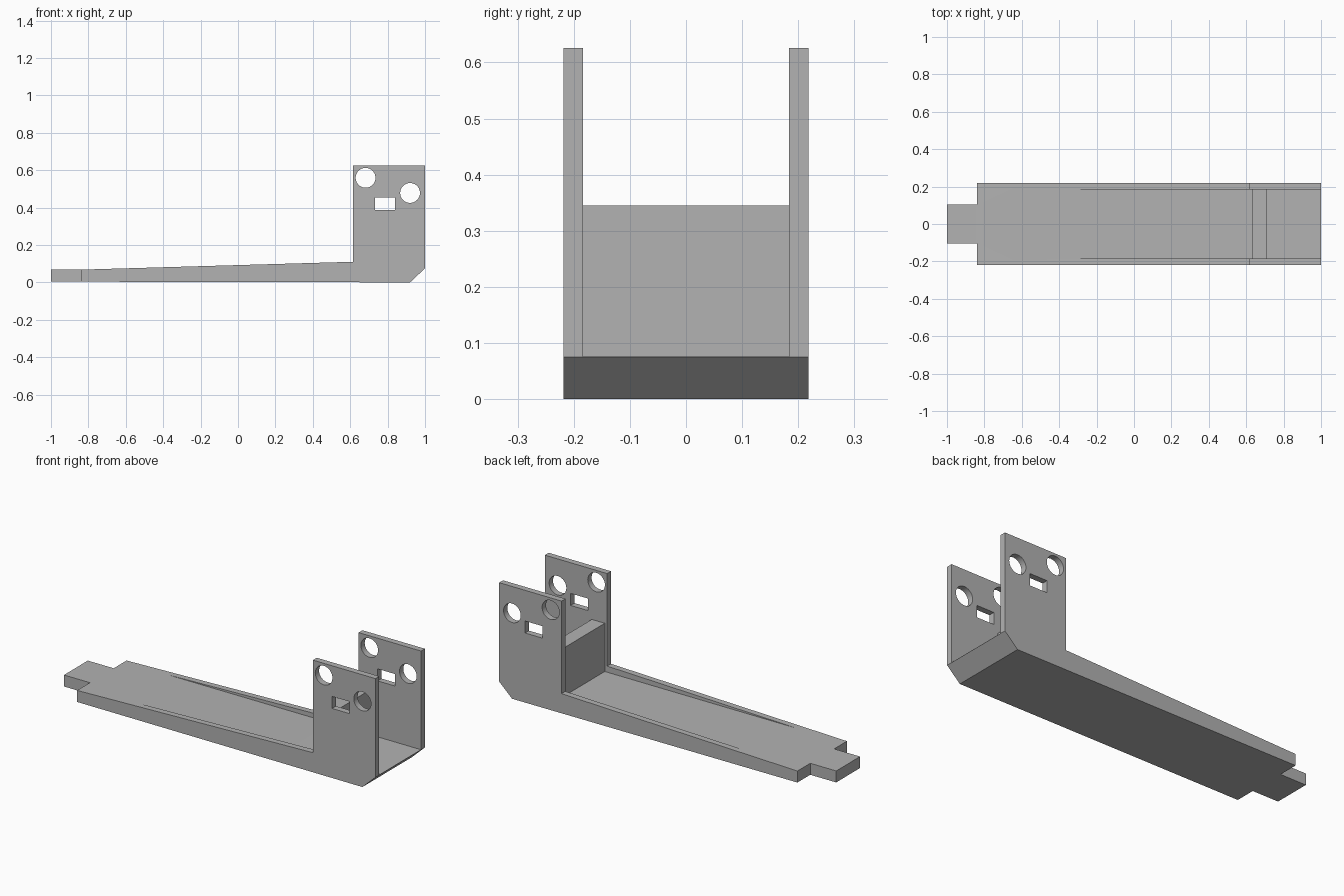
import bpy, bmesh, math
from mathutils import Vector

old = bpy.data.objects.get("Cube")
if old:
    bpy.data.objects.remove(old, do_unlink=True)

HALF_W = 0.218      # half of the overall width
INNER = 0.184       # half of the channel width
FLOOR = 0.076       # height of the channel floor

grey = bpy.data.materials.new("plain_grey")
grey.use_nodes = True
grey.diffuse_color = (0.448, 0.448, 0.448, 1)
grey.node_tree.nodes["Principled BSDF"].inputs["Base Color"].default_value = grey.diffuse_color


def extrude_profile(name, points, y0, y1):
    """Solid made from an (x, z) outline pulled along y."""
    bm = bmesh.new()
    face = bm.faces.new([bm.verts.new((x, y0, z)) for x, z in points])
    pulled = bmesh.ops.extrude_face_region(bm, geom=[face])["geom"]
    verts = [v for v in pulled if isinstance(v, bmesh.types.BMVert)]
    bmesh.ops.translate(bm, verts=verts, vec=Vector((0, y1 - y0, 0)))
    bmesh.ops.recalc_face_normals(bm, faces=bm.faces)
    mesh = bpy.data.meshes.new(name)
    bm.to_mesh(mesh)
    bm.free()
    mesh.materials.append(grey)
    obj = bpy.data.objects.new(name, mesh)
    bpy.context.collection.objects.link(obj)
    return obj


def rect(x0, x1, z0, z1):
    return [(x0, z0), (x1, z0), (x1, z1), (x0, z1)]


def circle(x, z, r, n=40):
    angles = [2 * math.pi * i / n for i in range(n)]
    return [(x + r * math.cos(a), z + r * math.sin(a)) for a in angles]


# Full side outline: tab, tapering arm, upright end with chamfered heel
bracket = extrude_profile("bracket_body", [
    (-1, 0.004), (0.92, 0), (1, 0.075), (1, 0.626), (0.615, 0.626),
    (0.615, 0.11), (-0.84, 0.068), (-1, 0.068)], -HALF_W, HALF_W)

# Channel between the side walls, leaving the cross wall standing
cutters = [extrude_profile("channel_cutter", [
    (-0.7, FLOOR), (0.63, FLOOR), (0.63, 0.345), (0.71, 0.345),
    (0.71, FLOOR), (1.1, FLOOR), (1.1, 0.8), (-0.7, 0.8)], -INNER, INNER)]

# Notches either side of the end tab
for side in (-1, 1):
    y0, y1 = sorted((side * 0.105, side * 0.4))
    cutters.append(extrude_profile("tab_notch_cutter", rect(-1.2, -0.84, -0.2, 0.3), y0, y1))

# Round holes and slot through both upright plates
for outline in (circle(0.682, 0.559, 0.053), circle(0.92, 0.478, 0.053),
                rect(0.733, 0.84, 0.388, 0.455)):
    cutters.append(extrude_profile("plate_hole_cutter", outline, -0.4, 0.4))

for cutter in cutters:
    cutter.hide_render = True
    mod = bracket.modifiers.new(cutter.name, "BOOLEAN")
    mod.operation = "DIFFERENCE"
    mod.solver = "EXACT"
    mod.object = cutter

# Bake the cuts and drop the cutters
bpy.context.view_layer.update()
result = bracket.evaluated_get(bpy.context.evaluated_depsgraph_get())
baked = bpy.data.meshes.new_from_object(result)
bracket.modifiers.clear()
bracket.data = baked
for cutter in cutters:
    bpy.data.objects.remove(cutter, do_unlink=True)

# Smooth only the hole walls
bpy.ops.object.select_all(action="DESELECT")
bracket.select_set(True)
bpy.context.view_layer.objects.active = bracket
bpy.ops.object.shade_smooth_by_angle(angle=math.radians(20))
